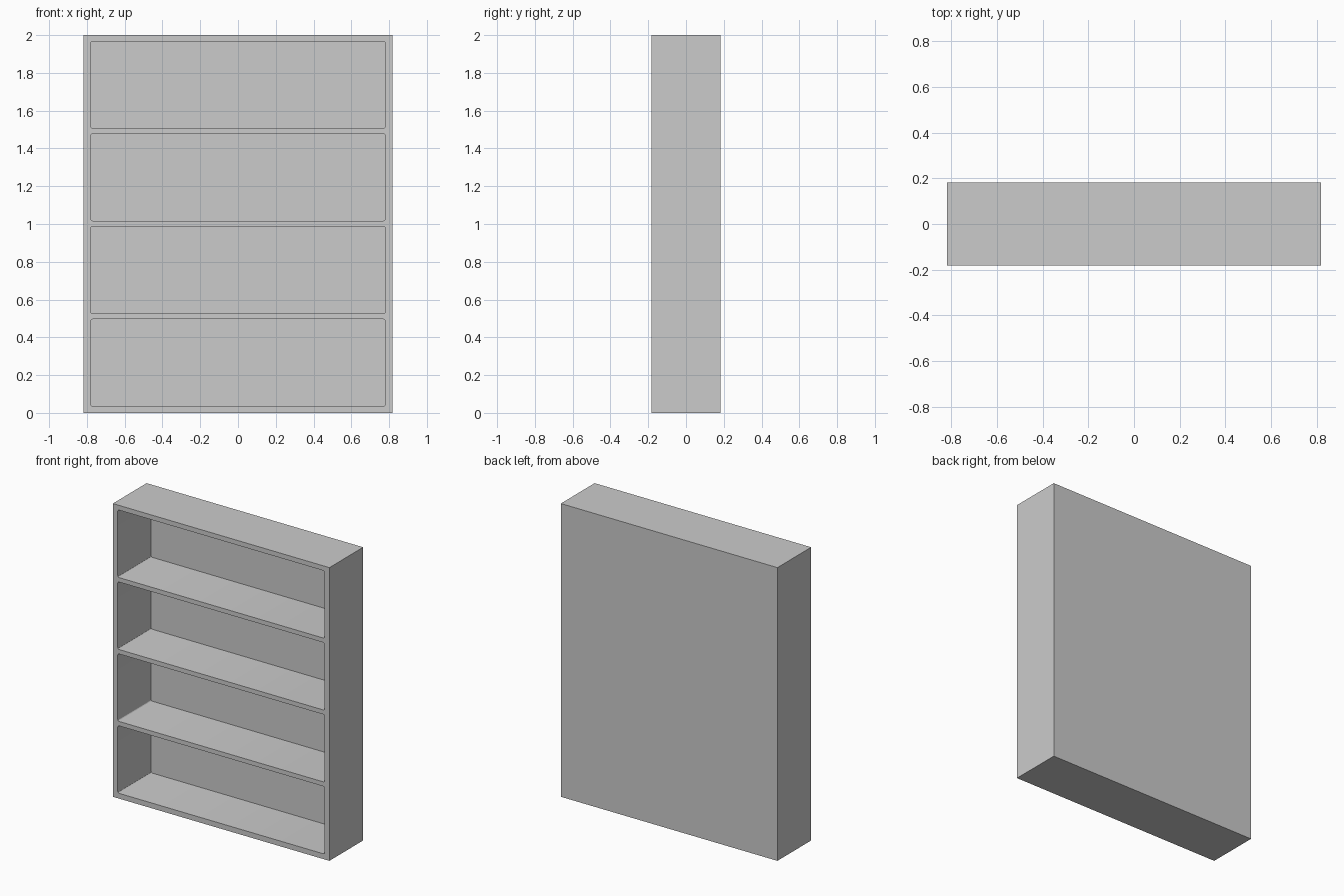
import bpy, bmesh
from mathutils import Matrix

if "Cube" in bpy.data.objects:
    bpy.data.objects.remove(bpy.data.objects["Cube"])

W, D, H = 1.634, 0.364, 2.0      # overall size
SIDE, BACK = 0.037, 0.004        # side wall and back panel thickness
OPEN_H, PITCH, FIRST = 0.46, 0.4905, 0.036
RADIUS = 0.01                    # rounding of the compartment corners


def add_box(bm, lo, hi):
    size = [h - l for l, h in zip(lo, hi)]
    mid = [(h + l) / 2 for l, h in zip(lo, hi)]
    mat = Matrix.Translation(mid) @ Matrix.Diagonal((*size, 1))
    return bmesh.ops.create_cube(bm, size=1, matrix=mat)["verts"]


def make_object(name, bm):
    mesh = bpy.data.meshes.new(name)
    bm.to_mesh(mesh)
    bm.free()
    ob = bpy.data.objects.new(name, mesh)
    bpy.context.collection.objects.link(ob)
    return ob


# Solid cabinet block
bm = bmesh.new()
add_box(bm, (-W / 2, -D / 2, 0), (W / 2, D / 2, H))
bookcase = make_object("bookcase", bm)

# Four compartments, with the edges running front to back rounded
bm = bmesh.new()
for i in range(4):
    z = FIRST + i * PITCH
    add_box(bm, (-W / 2 + SIDE, -D / 2 - 0.1, z),
            (W / 2 - SIDE, D / 2 - BACK, z + OPEN_H))
depth_edges = [e for e in bm.edges
               if abs(e.verts[0].co.y - e.verts[1].co.y) > 0.1]
bmesh.ops.bevel(bm, geom=depth_edges, offset=RADIUS, segments=3,
                profile=0.5, affect='EDGES')
cutter = make_object("compartment_cutter", bm)
cutter.hide_render = True

# Hollow out the block
mod = bookcase.modifiers.new("compartments", 'BOOLEAN')
mod.operation = 'DIFFERENCE'
mod.solver = 'EXACT'
mod.object = cutter
bpy.context.view_layer.objects.active = bookcase
bookcase.select_set(True)
cutter.select_set(False)
bpy.ops.object.modifier_apply(modifier=mod.name)
bpy.data.objects.remove(cutter)
bpy.ops.object.shade_smooth_by_angle()
